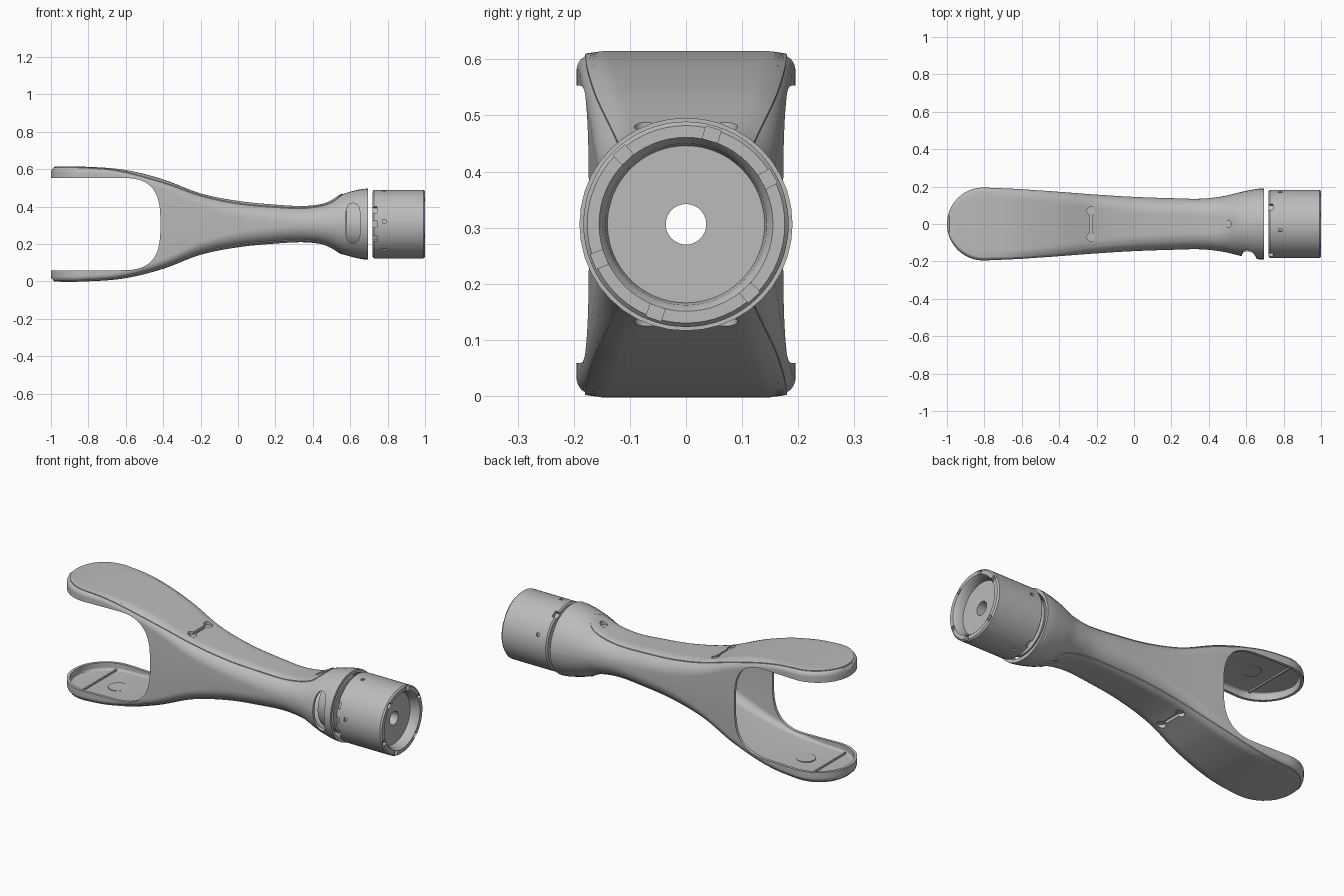
import bpy
import bmesh
from math import sin, cos, pi, sqrt, radians
from mathutils import Vector

if "Cube" in bpy.data.objects:
    bpy.data.objects.remove(bpy.data.objects["Cube"])

MID = 0.306           # height of the arm axis
TIP, TIP_R = -0.805, 0.195   # centre and radius of the rounded paddle ends

grey = bpy.data.materials.new("satin_grey")
grey.use_nodes = True
grey.diffuse_color = (0.5, 0.5, 0.5, 1)
grey.node_tree.nodes["Principled BSDF"].inputs["Base Color"].default_value = (0.5, 0.5, 0.5, 1)


def finish(name, bm):
    bmesh.ops.recalc_face_normals(bm, faces=bm.faces[:])
    mesh = bpy.data.meshes.new(name)
    bm.to_mesh(mesh)
    bm.free()
    mesh.materials.append(grey)
    ob = bpy.data.objects.new(name, mesh)
    bpy.context.collection.objects.link(ob)
    return ob


def activate(ob):
    bpy.ops.object.select_all(action='DESELECT')
    ob.select_set(True)
    bpy.context.view_layer.objects.active = ob


def smooth(ob, angle=32):
    activate(ob)
    bpy.ops.object.shade_smooth_by_angle(angle=radians(angle))


def cut(targets, cutter):
    for ob in targets:
        mod = ob.modifiers.new("cut", 'BOOLEAN')
        mod.operation, mod.solver, mod.object = 'DIFFERENCE', 'EXACT', cutter
        activate(ob)
        bpy.ops.object.modifier_apply(modifier=mod.name)
    bpy.data.objects.remove(cutter)


def prism(name, points, direction):
    bm = bmesh.new()
    face = bm.faces.new([bm.verts.new(p) for p in points])
    new = bmesh.ops.extrude_face_region(bm, geom=[face])["geom"]
    bmesh.ops.translate(bm, vec=direction, verts=[v for v in new if isinstance(v, bmesh.types.BMVert)])
    return finish(name, bm)


def loft(name, rings, closed=False):
    bm = bmesh.new()
    loops = [[bm.verts.new(p) for p in ring] for ring in rings]
    pairs = list(zip(loops, loops[1:])) + ([(loops[-1], loops[0])] if closed else [])
    for a, b in pairs:
        for i in range(len(a)):
            j = (i + 1) % len(a)
            bm.faces.new((a[i], a[j], b[j], b[i]))
    if not closed:
        bm.faces.new(loops[0])
        bm.faces.new(loops[-1])
    return finish(name, bm)


def lathe(name, profile, sides=64):
    """Closed (x, radius) profile turned about the arm axis."""
    rings = [[(x, r * cos(2 * pi * k / sides), MID + r * sin(2 * pi * k / sides))
              for k in range(sides)] for x, r in profile]
    return loft(name, rings, closed=True)


def curve_value(keys, x):
    """Smooth interpolation through (x, value) keys."""
    if x <= keys[0][0]:
        return keys[0][1]
    if x >= keys[-1][0]:
        return keys[-1][1]
    i = max(k for k in range(len(keys) - 1) if keys[k][0] <= x)

    def slope(k):
        a, b = keys[max(k - 1, 0)], keys[min(k + 1, len(keys) - 1)]
        return (b[1] - a[1]) / (b[0] - a[0])
    (x0, v0), (x1, v1) = keys[i], keys[i + 1]
    d = x1 - x0
    t = (x - x0) / d
    return (v0 * (2 * t**3 - 3 * t**2 + 1) + v1 * (3 * t**2 - 2 * t**3)
            + d * slope(i) * (t**3 - 2 * t**2 + t) + d * slope(i + 1) * (t**3 - t**2))


HEIGHT = [(-1, .285), (-.985, .302), (-.8, .302), (-.6, .285), (-.4, .235), (-.2, .16), (0, .12),
          (.2, .1), (.35, .093), (.45, .104), (.5, .125), (.55, .156), (.6, .173), (.66, .187), (.7, .19)]
WIDTH = [(-.8, .195), (-.6, .186), (-.4, .172), (-.2, .157), (0, .145), (.2, .138), (.35, .135),
         (.45, .144), (.5, .153), (.55, .166), (.6, .177), (.66, .188), (.7, .19)]
CORNER = [(-.7, .028), (-.4, .05), (0, .08), (.3, .088), (.45, .1), (.52, .14), (.6, .19)]
PANEL = [(-.8, .18), (-.6, .176), (-.4, .158), (-.2, .125), (0, .107), (.3, .088), (.5, .078)]


def section(x, inset=0, inset_z=0):
    h = curve_value(HEIGHT, x) - inset_z
    if x < TIP:
        w = sqrt(max((TIP_R - inset)**2 - (x - TIP)**2, .0001))
    else:
        w = curve_value(WIDTH, x) - inset
    return w, h, min(max(curve_value(CORNER, x) - inset, .01), w * .995, h * .995)


def ring(x, inset=0, inset_z=0, steps=10):
    w, h, r = section(x, inset, inset_z)
    pts = []
    for q, (sy, sz) in enumerate([(1, 1), (-1, 1), (-1, -1), (1, -1)]):
        for k in range(steps + 1):
            a = pi / 2 * (q + k / steps)
            pts.append((x, sy * (w - r) + r * cos(a), MID + sz * (h - r) + r * sin(a)))
    return pts


def stations(end, inset=0, tip=TIP, n=56):
    round_end = [tip - (TIP_R - inset) * cos(radians(a)) for a in range(3, 90, 6)]
    return round_end + [tip + (end - tip) * k / n for k in range(n + 1)]


# Hollow forked arm: outer loft, inner cavity, slot between the paddles
arm = loft("arm_shell", [ring(x) for x in stations(.695)])
cut([arm], loft("cavity", [ring(x, .015, .02) for x in stations(.73, .015)]))
slot = [(-1.2, -.3, MID + .247)]
for k in range(41):
    a = pi / 2 - pi * k / 40
    s = 1 if sin(a) >= 0 else -1
    slot.append((-.64 + .225 * max(cos(a), 0)**.667, -.3, MID + s * .247 * abs(sin(a))**.667))
slot.append((-1.2, -.3, MID - .247))
cut([arm], prism("slot", slot, Vector((0, .6, 0))))

# Window in the front of the flared collar
window = []
for k in range(32):
    a = 2 * pi * k / 32
    c, s = cos(a), sin(a)
    window.append((.615 + .04 * abs(c)**.7 * (1 if c > 0 else -1), -.3,
                   MID + .005 + .107 * abs(s)**.7 * (1 if s > 0 else -1)))
cut([arm], prism("window", window, Vector((0, .19, 0))))


# Cover panels following the upper and lower surfaces
def panel(name, side):
    xs = stations(.5, .015) + [.5 + .06 * sin(radians(a)) for a in range(10, 90, 11)]
    bm = bmesh.new()
    rows = []
    for x in xs:
        if x < TIP:
            p = sqrt((TIP_R - .015)**2 - (x - TIP)**2)
        elif x > .5:
            p = .078 * sqrt(1 - ((x - .5) / .06)**2)
        else:
            p = curve_value(PANEL, x)
        w, h, r = section(x)
        row = []
        for k in range(17):
            y = p * (k / 8 - 1)
            over = min(max(abs(y) - (w - r), 0), r)
            z = h - r + sqrt(r * r - over * over)
            row.append((x, y, MID + side * (z + .004)))
        rows.append([bm.verts.new(v) for v in row])
    for a, b in zip(rows, rows[1:]):
        for i in range(16):
            bm.faces.new((a[i], a[i + 1], b[i + 1], b[i]))
    new = bmesh.ops.extrude_face_region(bm, geom=bm.faces[:])["geom"]
    bmesh.ops.translate(bm, vec=(0, 0, -side * .008),
                        verts=[v for v in new if isinstance(v, bmesh.types.BMVert)])
    return finish(name, bm)


for name, side in (("upper_panel", 1), ("lower_panel", -1)):
    cover = panel(name, side)
    # Double-ended pocket and screw recess
    outline = []
    for s in (1, -1):
        for k in range(17):
            a = radians(-70 + 20 * k + (180 if s < 0 else 0))
            outline.append((-.23 + .022 * cos(a), s * .07 + .022 * sin(a), MID + side * .161))
    cut([arm, cover], prism("pocket", outline, Vector((0, 0, side * .08))))
    screw = [(.5 + .02 * cos(k * pi / 6), .02 * sin(k * pi / 6), MID + side * .118) for k in range(12)]
    cut([arm, cover], prism("screw_recess", screw, Vector((0, 0, side * .08))))
    smooth(cover)
    # Low ribs and a round pad inside each paddle
    floor = MID + side * .283
    for i, x in enumerate((-.86, -.6)):
        rib = [(x + dx, dy, floor) for dx, dy in ((0, -.165), (.008, -.165), (.008, .165), (0, .165))]
        prism(f"{name}_rib_{i + 1}", rib, Vector((0, 0, -side * .008)))
    pad = [(-.73 + .05 * cos(k * pi / 12), .05 * sin(k * pi / 12), floor) for k in range(24)]
    prism(name + "_pad", pad, Vector((0, 0, -side * .008)))
smooth(arm)

# Ring seated inside the collar
smooth(lathe("inner_hub", [(.58, .06), (.58, .135), (.69, .155), (.69, .06)]))

# Separate round end cap with a recessed, bored face
cap = lathe("end_cap", [(.72, .036), (.72, .175), (.727, .183), (.992, .183), (1, .176), (1, .155),
                        (.985, .144), (.95, .14), (.95, .036)])


def block(x0, x1, r0, r1, half, angle):
    out = Vector((0, cos(angle), sin(angle)))
    across = Vector((0, -sin(angle), cos(angle)))
    base = Vector((x0, 0, MID))
    pts = [base + out * r + across * t for r, t in ((r0, -half), (r1, -half), (r1, half), (r0, half))]
    return prism("notch", pts, Vector((x1 - x0, 0, 0)))


# Notches around both rims and small holes in the wall
for deg in (74, 29, -47, -109, -158, 132):
    cut([cap], block(.985, 1.05, .155, .178, .014, radians(deg)))
for deg in (180, 205, 155, 60, -60):
    cut([cap], block(.7, .742, .165, .25, .018, radians(deg)))
for deg in (175, 228, 100, 20, -80):
    cut([cap], block(.772, .79, .172, .25, .009, radians(deg)))
smooth(cap)
